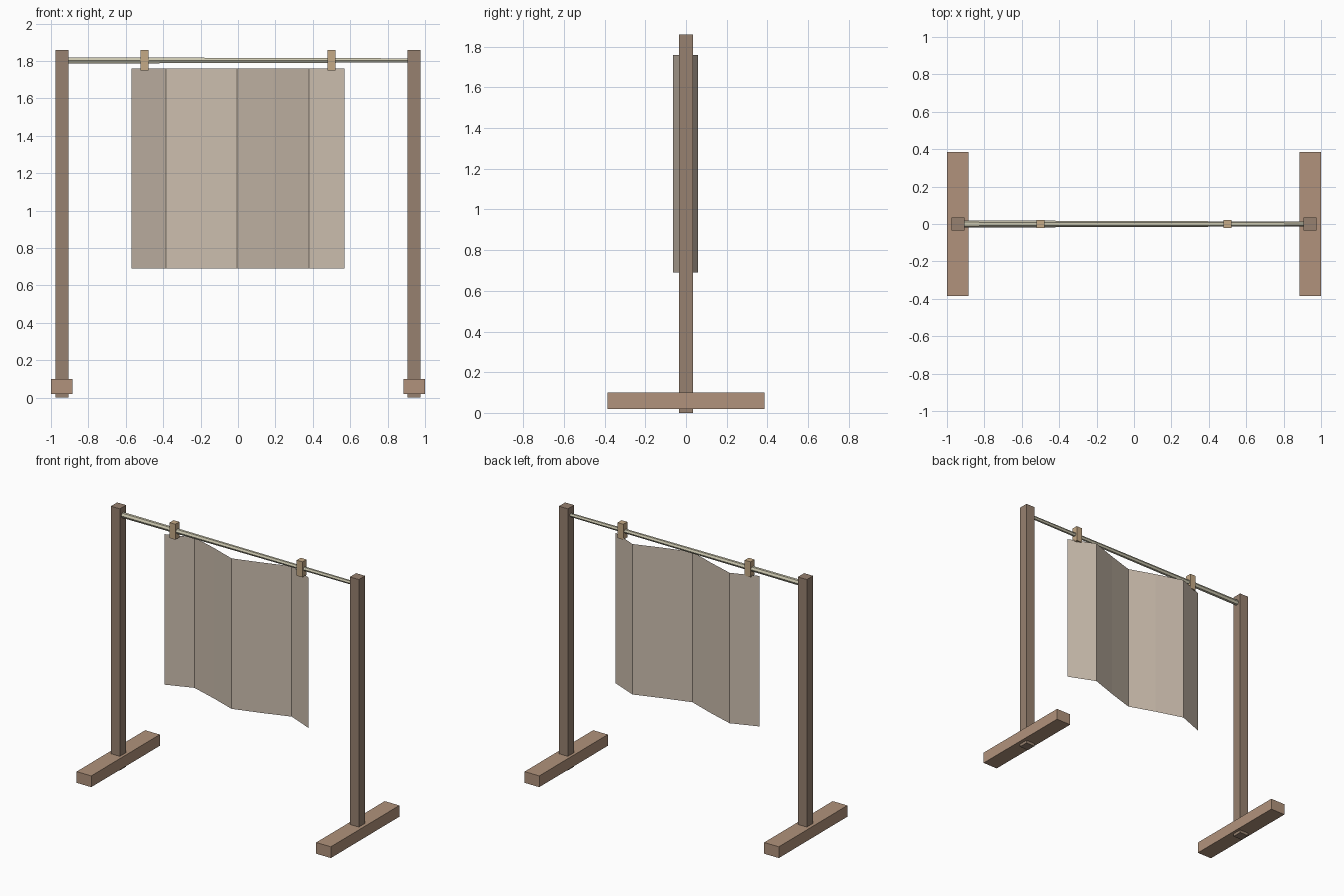
import bpy, bmesh
from math import pi

if "Cube" in bpy.data.objects:
    bpy.data.objects.remove(bpy.data.objects["Cube"])


def material(name, rgb):
    m = bpy.data.materials.new(name)
    m.diffuse_color = (*rgb, 1)
    m.use_nodes = True
    m.node_tree.nodes["Principled BSDF"].inputs["Base Color"].default_value = m.diffuse_color
    return m


POST = material("post wood", (0.31, 0.22, 0.16))
FOOT = material("foot wood", (0.44, 0.29, 0.20))
CLIP = material("clip wood", (0.56, 0.40, 0.24))
ROD = material("pole wood", (0.60, 0.57, 0.43))
CLOTH = material("linen", (0.60, 0.51, 0.42))


def box(name, size, loc, mat):
    bpy.ops.mesh.primitive_cube_add(size=1, location=loc)
    ob = bpy.context.object
    ob.name = name
    ob.scale = size
    bpy.ops.object.transform_apply(location=False, rotation=False, scale=True)
    ob.data.materials.append(mat)
    return ob


# Posts, feet and clips, one of each per side
for side, s in (("left", -1), ("right", 1)):
    box(side + "_post", (0.07, 0.07, 1.86), (s * 0.94, 0, 0.93), POST)
    box(side + "_foot", (0.115, 0.77, 0.08), (s * 0.9425, 0, 0.06), FOOT)
    box(side + "_clip", (0.045, 0.045, 0.11), (s * 0.5, 0, 1.805), CLIP)

# Tapered pole between the posts
bpy.ops.mesh.primitive_cone_add(vertices=6, radius1=0.019, radius2=0.013, depth=1.83,
                                location=(0, 0, 1.803), rotation=(0, pi / 2, 0))
pole = bpy.context.object
pole.name = "pole"
pole.data.materials.append(ROD)

# Hanging cloth: a folded line extruded downwards
folds = [(-0.57, -0.01), (-0.385, 0.06), (-0.19, 0.0), (-0.005, -0.065),
         (0.19, -0.005), (0.38, 0.06), (0.57, -0.02)]
bm = bmesh.new()
top = [bm.verts.new((x, y, 1.76)) for x, y in folds]
low = [bm.verts.new((x, y, 0.69)) for x, y in folds]
for i in range(len(folds) - 1):
    bm.faces.new((low[i], low[i + 1], top[i + 1], top[i]))
mesh = bpy.data.meshes.new("cloth")
bm.to_mesh(mesh)
bm.free()
cloth = bpy.data.objects.new("cloth", mesh)
bpy.context.collection.objects.link(cloth)
mesh.materials.append(CLOTH)
